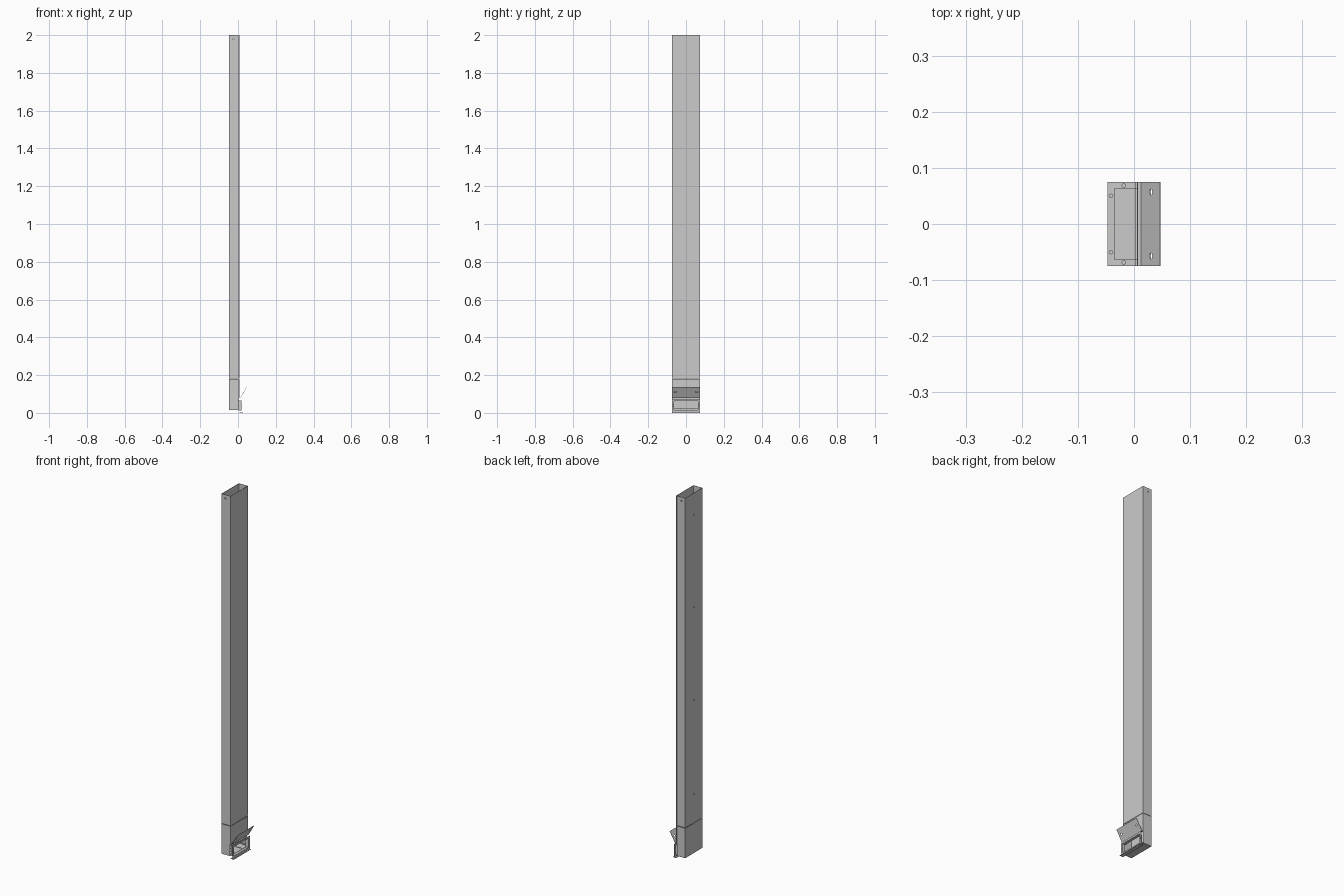
import bpy, bmesh, math
from mathutils import Matrix, Vector

if "Cube" in bpy.data.objects:
    bpy.data.objects.remove(bpy.data.objects["Cube"])

T = 0.0014   # sheet thickness
W = 0.075    # half width in y
XB, XS, XF = -0.0475, 0.003, 0.007   # back, seam and front faces


def make_object(name, bm, thickness=0, offset=-1):
    bmesh.ops.recalc_face_normals(bm, faces=bm.faces)
    mesh = bpy.data.meshes.new(name)
    bm.to_mesh(mesh)
    bm.free()
    ob = bpy.data.objects.new(name, mesh)
    bpy.context.collection.objects.link(ob)
    if thickness:
        m = ob.modifiers.new("sheet", 'SOLIDIFY')
        m.thickness, m.offset, m.use_even_offset = thickness, offset, True
    return ob


def folded_sheet(name, pts, axis, lo, hi):
    """Fold an open profile and extrude it along y or z."""
    def place(p, h):
        return (p[0], p[1], h) if axis == 'z' else (p[0], h, p[1])
    bm = bmesh.new()
    rows = [[bm.verts.new(place(p, h)) for p in pts] for h in (lo, hi)]
    for i in range(len(pts) - 1):
        bm.faces.new((rows[0][i], rows[0][i + 1], rows[1][i + 1], rows[1][i]))
    return make_object(name, bm, T, 0)


def ring_sheet(name, outer, inner, closed=True):
    """Flat mitred frame between two matching outlines."""
    bm = bmesh.new()
    o = [bm.verts.new(p) for p in outer]
    n = [bm.verts.new(p) for p in inner]
    count = len(o)
    for i in range(count if closed else count - 1):
        j = (i + 1) % count
        bm.faces.new((o[i], o[j], n[j], n[i]))
    return make_object(name, bm, T, 0)


def box(name, lo, hi):
    bm = bmesh.new()
    lo, hi = Vector(lo), Vector(hi)
    bmesh.ops.create_cube(bm, size=1, matrix=Matrix.Translation((lo + hi) / 2)
                          @ Matrix.Diagonal((*(hi - lo), 1)))
    return make_object(name, bm)


def drill(target, points, direction, radius, length=0.01, stretch=1):
    """Cut round or slotted holes at the given points."""
    bm = bmesh.new()
    turn = Vector(direction).to_track_quat('Z', 'Y').to_matrix().to_4x4()
    for p in points:
        mat = (Matrix.Translation(p) @ Matrix.Diagonal((1, stretch, 1, 1)) @ turn)
        bmesh.ops.create_cone(bm, cap_ends=True, segments=16, radius1=radius,
                              radius2=radius, depth=length, matrix=mat)
    cutter = make_object(target.name + "_holes", bm)
    cutter.hide_render = True
    cutter.hide_viewport = True
    cutter.display_type = 'WIRE'
    m = target.modifiers.new("holes", 'BOOLEAN')
    m.operation, m.object, m.solver = 'DIFFERENCE', cutter, 'EXACT'


h = T / 2
u_profile = [(XS, -W + h), (XB + h, -W + h), (XB + h, W - h), (XS, W - h)]
lid_profile = [(XS + 0.001, -W + h), (XF - h, -W + h),
               (XF - h, W - h), (XS + 0.001, W - h)]

# Long channel with screw holes down the back and near the top
channel = folded_sheet("long_channel", u_profile, 'z', 0.181, 2.0)
drill(channel, [(XB, 0, z) for z in (0.34, 0.86, 1.37, 1.88)], (1, 0, 0), 0.004)
drill(channel, [(-0.025, s * W, 1.98) for s in (-1, 1)], (0, 1, 0), 0.0035)

# Snap-on cover and the lower cover above the mouth
folded_sheet("long_cover", lid_profile, 'z', 0.181, 2.0)
folded_sheet("lower_cover", lid_profile, 'z', 0.078, 0.179)

# End section: body, floor, inner lip and floor ridges
folded_sheet("end_body", u_profile, 'z', 0.015, 0.179)
box("end_floor", (XB, -W, 0.014), (XF, W, 0.0155))
lip_out = [(XS, -W + T, 0.022), (XB + T, -W + T, 0.022),
           (XB + T, W - T, 0.022), (XS, W - T, 0.022)]
lip_in = [(XS, -0.063, 0.022), (-0.035, -0.063, 0.022),
          (-0.035, 0.063, 0.022), (XS, 0.063, 0.022)]
lip = ring_sheet("inner_lip", lip_out, lip_in, closed=False)
drill(lip, [(-0.041, s * 0.05, 0.022) for s in (-1, 1)]
      + [(-0.018, s * 0.0685, 0.022) for s in (-1, 1)], (0, 0, 1), 0.0032, 0.008)
for s, side in ((-1, "left"), (1, "right")):
    box("floor_ridge_" + side, (-0.035, s * 0.03 - 0.0006, 0.0155),
        (0.0, s * 0.03 + 0.0006, 0.0175))

# Mouth frame: face flange, sleeve walls and projecting sill
XM = 0.019
frame_out = [(XM, -W, 0.002), (XM, W, 0.002), (XM, W, 0.074), (XM, -W, 0.074)]
frame_in = [(XM, -0.063, 0.014), (XM, 0.063, 0.014),
            (XM, 0.063, 0.064), (XM, -0.063, 0.064)]
face = ring_sheet("mouth_frame", frame_out, frame_in)
drill(face, [(XM, s * 0.069, 0.038) for s in (-1, 1)], (1, 0, 0), 0.003, 0.008)
for s, side in ((-1, "left"), (1, "right")):
    y0, y1 = sorted((s * 0.063, s * (0.063 + T)))
    box("mouth_wall_" + side, (XS, y0, 0.014), (XM, y1, 0.064))
box("mouth_top", (XS, -0.063, 0.064), (XM, 0.063, 0.064 + T))
box("mouth_bottom", (XS, -0.063, 0.014 - T), (XM, 0.063, 0.014))
box("sill", (XF, -W, 0.0), (0.027, W, 0.002))

# Tilted hood plate with two slotted holes
hood = folded_sheet("hood_plate", [(XF - h, 0.079), (0.0125, 0.079),
                                   (0.0468, 0.138)], 'y', -W, W)
slope = Vector((0.059, 0, -0.0343))
drill(hood, [(0.031, s * 0.057, 0.111) for s in (-1, 1)], slope, 0.0042,
      0.012, 1.4)
